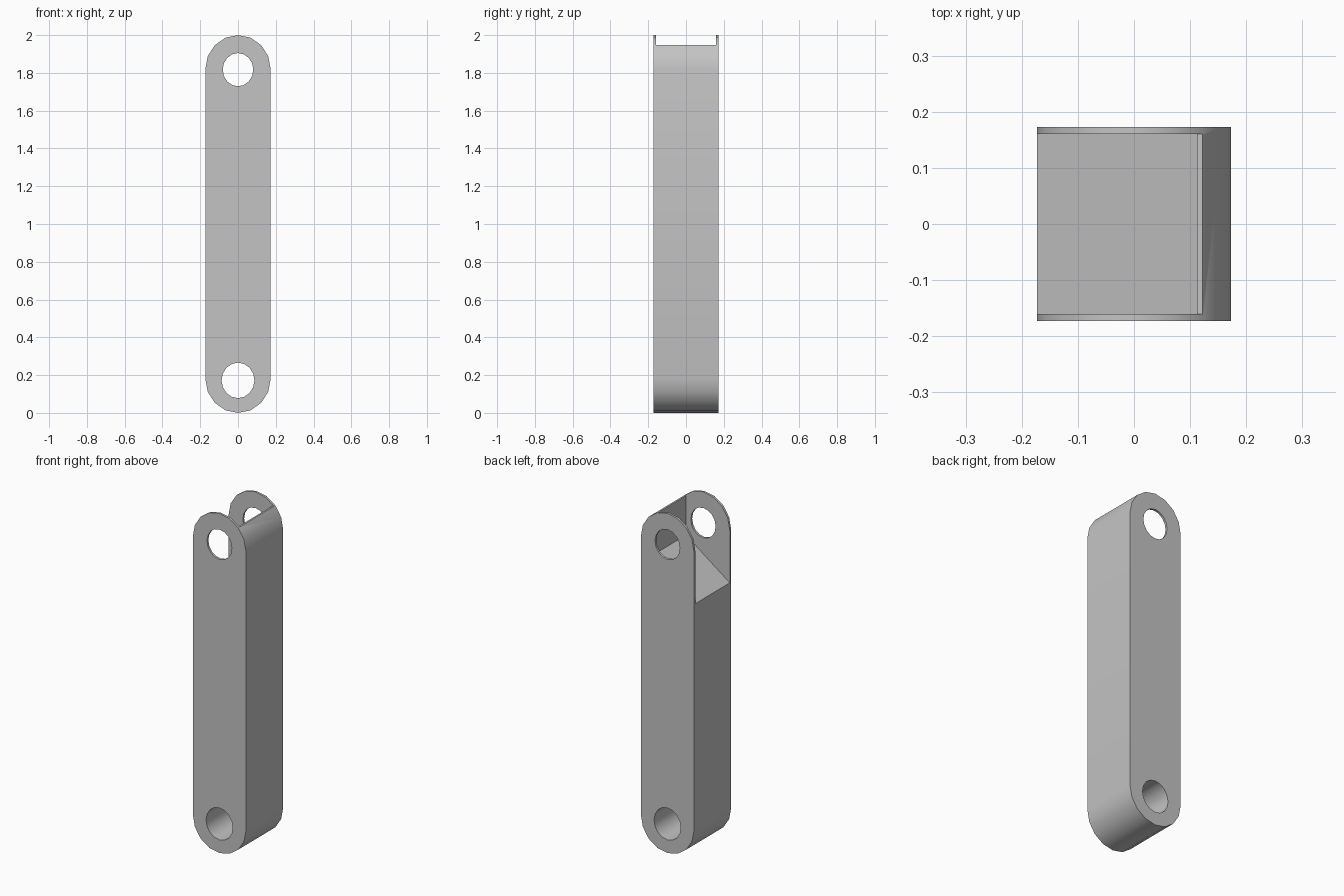
import bpy, bmesh, math

if "Cube" in bpy.data.objects:
    bpy.data.objects.remove(bpy.data.objects["Cube"], do_unlink=True)

HALF = 0.173      # half width and half depth of the arm
CAP = 0.18        # height of each rounded end
INNER = 0.16      # half width of the slot between the cheeks

grey = bpy.data.materials.new("plain grey")
grey.use_nodes = True
grey.diffuse_color = (0.55, 0.55, 0.55, 1)
grey.node_tree.nodes["Principled BSDF"].inputs["Base Color"].default_value = (0.55, 0.55, 0.55, 1)


def ellipse(rx, rz, cz, start, steps, total=16):
    """Points on an ellipse in the xz plane."""
    angles = [2 * math.pi * (start + i) / total for i in range(steps)]
    return [(rx * math.cos(a), cz + rz * math.sin(a)) for a in angles]


def prism(name, profile, half_depth):
    """Extrude an xz profile along y, centred on y = 0."""
    bm = bmesh.new()
    face = bm.faces.new([bm.verts.new((x, -half_depth, z)) for x, z in profile])
    result = bmesh.ops.extrude_face_region(bm, geom=[face])
    moved = [v for v in result["geom"] if isinstance(v, bmesh.types.BMVert)]
    bmesh.ops.translate(bm, verts=moved, vec=(0, 2 * half_depth, 0))
    bmesh.ops.recalc_face_normals(bm, faces=bm.faces)
    mesh = bpy.data.meshes.new(name)
    bm.to_mesh(mesh)
    bm.free()
    mesh.materials.append(grey)
    obj = bpy.data.objects.new(name, mesh)
    bpy.context.collection.objects.link(obj)
    return obj


# Arm with two rounded ends
outline = ellipse(HALF, CAP, 2 - CAP, 0, 9) + ellipse(HALF, CAP, CAP, 8, 9)
arm = prism("link_arm", outline, HALF)

# Slot with a sloping floor, open on one side and at the top
wall_x, wall_top = 0.112, 1.947
slope, floor_z = 0.72, 1.51
slot = [(-0.3, floor_z - slope * (0.3 - HALF)),
        (wall_x, floor_z + slope * (wall_x + HALF)),
        (wall_x, wall_top), (0.3, wall_top), (0.3, 2.2), (-0.3, 2.2)]

# Pivot holes and slot are cut through the arm
cutters = [
    prism("slot_cutter", slot, INNER),
    prism("upper_hole_cutter", ellipse(0.081, 0.088, 1.817, 0, 16), 0.3),
    prism("lower_hole_cutter", ellipse(0.087, 0.094, 0.172, 0, 16), 0.3),
]
bpy.context.view_layer.objects.active = arm
for cutter in cutters:
    mod = arm.modifiers.new(cutter.name, "BOOLEAN")
    mod.operation = "DIFFERENCE"
    mod.solver = "EXACT"
    mod.object = cutter
    bpy.ops.object.modifier_apply(modifier=mod.name)
    bpy.data.objects.remove(cutter, do_unlink=True)

# Smooth round ends with crisp rims
bpy.ops.object.select_all(action="DESELECT")
arm.select_set(True)
bpy.ops.object.shade_smooth_by_angle(angle=math.radians(30))
